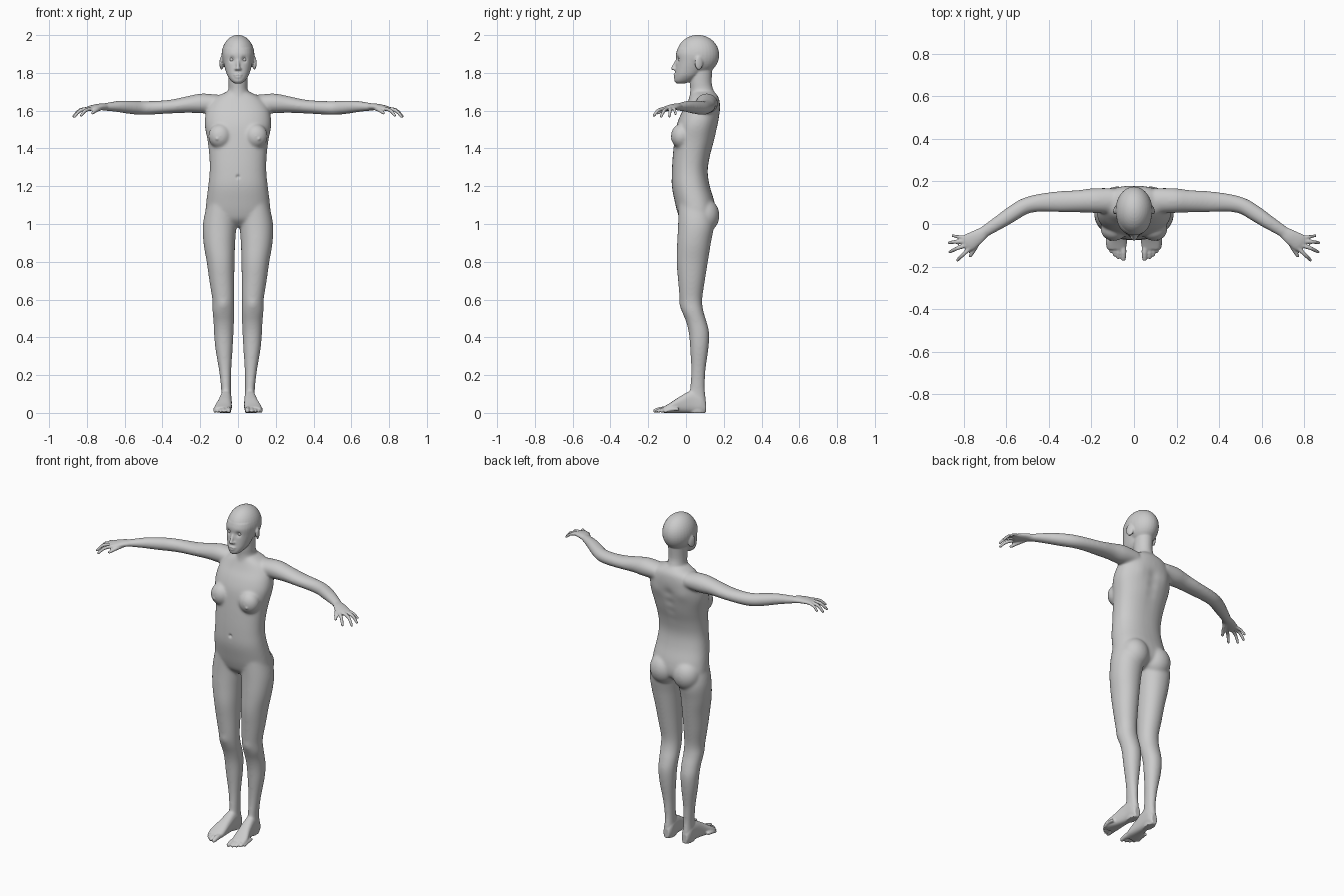
import bpy, bmesh
from math import sin, cos, pi, exp, copysign
from mathutils import Vector, Matrix

bm = bmesh.new()


def refine(rows, steps=4):
    """Catmull-Rom interpolation of section rows"""
    out = []
    for i in range(len(rows) - 1):
        a, b = rows[max(i - 1, 0)], rows[i]
        c, d = rows[i + 1], rows[min(i + 2, len(rows) - 1)]
        for k in range(steps):
            t = k / steps
            out.append([0.5 * (2 * q + (r - p) * t + (2 * p - 5 * q + 4 * r - s) * t * t
                               + (3 * q - p - 3 * r + s) * t ** 3) for p, q, r, s in zip(a, b, c, d)])
    return out + [list(rows[-1])]


def loft(rings, n=2.0, seg=32):
    """Closed solid through rings of (centre, half axis u, half axis v)"""
    loops = []
    for c, u, v in rings:
        loop = []
        for k in range(seg):
            a = 2 * pi * k / seg
            cu = copysign(abs(cos(a)) ** (2 / n), cos(a))
            sv = copysign(abs(sin(a)) ** (2 / n), sin(a))
            loop.append(bm.verts.new(c + u * cu + v * sv))
        loops.append(loop)
    for p, q in zip(loops, loops[1:]):
        for k in range(seg):
            j = (k + 1) % seg
            bm.faces.new((p[k], p[j], q[j], q[k]))
    bm.faces.new(loops[0][::-1])
    bm.faces.new(loops[-1])


def upright(rows, n=2.0, s=1):
    """Rows: z, x inner, x outer, y front, y back"""
    loft([(Vector((s * (a + b) / 2, (f + k) / 2, z)), Vector(((b - a) / 2, 0, 0)), Vector((0, (k - f) / 2, 0)))
          for z, a, b, f, k in refine(rows)], n)


def centred(rows, n=2.0):
    upright([(z, -w, w, f, k) for z, f, k, w in rows], n)


def ball(c, r, rot=0.0):
    m = Matrix.Translation(c) @ Matrix.Rotation(rot, 4, 'Z') @ Matrix.Diagonal((*r, 1))
    bmesh.ops.create_uvsphere(bm, u_segments=32, v_segments=20, radius=1, matrix=m)


def tube(rows, s=1, tip=False):
    """Rows: x, y, z, horizontal radius, vertical radius"""
    rows = refine(rows)
    pts = [Vector((s * r[0], r[1], r[2])) for r in rows]
    rings = []
    for i, r in enumerate(rows):
        t = (pts[min(i + 1, len(pts) - 1)] - pts[max(i - 1, 0)]).normalized()
        u = t.cross(Vector((0, 0, 1))).normalized()
        rings.append((pts[i], u * r[3], u.cross(t) * r[4]))
    loft(rings, 2.0, 20)
    if tip:
        ball(pts[-1], (rows[-1][3], rows[-1][3], rows[-1][4]))


def digit(a, b, c, r, s):
    tube([(*a, r * 1.1, r * 1.1), (*b, r, r), (*c, r * 0.8, r * 0.8)], s, True)


# torso
centred([(.985, .01, .09, .05), (1.02, -.028, .145, .15), (1.06, -.045, .158, .171),
         (1.12, -.06, .15, .168), (1.2, -.075, .126, .158), (1.28, -.075, .115, .15),
         (1.36, -.07, .127, .152), (1.44, -.062, .15, .161), (1.52, -.05, .168, .176),
         (1.58, -.028, .178, .172), (1.63, 0, .18, .155), (1.67, .018, .173, .12), (1.7, .03, .15, .06)], 2.3)
# neck
centred([(1.62, .01, .17, .09), (1.67, .018, .16, .066), (1.71, .022, .145, .052),
         (1.75, .02, .136, .05), (1.82, .02, .14, .052)])
# head and face
ball((0, .063, 1.895), (.087, .113, .106))
centred([(1.744, -.05, -.005, .018), (1.757, -.061, .03, .036), (1.785, -.06, .07, .056),
         (1.82, -.056, .1, .068), (1.86, -.052, .13, .078), (1.9, -.053, .15, .083), (1.93, -.044, .15, .078)], 2.2)
tube([(0, -.046, 1.872, .007, .007), (0, -.058, 1.845, .009, .009), (0, -.069, 1.824, .011, .01)], 1, True)
ball((0, -.059, 1.79), (.022, .008, .006))
ball((0, -.058, 1.778), (.019, .009, .006))

for s in (1, -1):
    # ears, nostrils, breasts, buttocks
    ball((s * .087, .068, 1.852), (.009, .023, .037), s * .35)
    ball((s * .01, -.06, 1.82), (.008, .011, .007))
    ball((s * .095, -.025, 1.465), (.062, .055, .066))
    ball((s * .078, .1, 1.045), (.083, .077, .09))
    # leg
    upright([(1.1, .01, .165, -.04, .13), (1.0, .008, .186, -.042, .148), (.9, .015, .183, -.047, .132),
             (.8, .018, .166, -.05, .116), (.7, .02, .152, -.042, .1), (.6, .021, .136, -.033, .086),
             (.54, .021, .135, -.022, .092), (.48, .021, .13, .001, .11), (.42, .024, .127, .015, .123),
             (.34, .028, .12, .022, .119), (.22, .036, .1, .027, .103), (.12, .037, .089, .02, .1),
             (.06, .035, .09, .01, .105), (.0, .038, .088, .015, .102)], 2.1, s)
    # foot and toes
    loft([(Vector((s * x, y, h / 2)), Vector((w, 0, 0)), Vector((0, 0, h / 2))) for y, x, w, h in refine(
        [(.105, .062, .018, .06), (.08, .062, .028, .1), (.03, .064, .031, .118), (-.03, .07, .037, .088),
         (-.085, .079, .046, .052), (-.12, .081, .042, .032)])], 2.6)
    for x, y, r in ((.05, -.163, .0145), (.074, -.158, .0105), (.092, -.146, .01), (.109, -.13, .0095),
                    (.123, -.11, .009)):
        digit((x * .9 + .008, y + .07, .02), (x, y + .03, .018), (x, y, r * .8), r, s)
    # arm
    tube([(.1, .11, 1.638, .06, .046), (.19, .11, 1.638, .059, .053), (.26, .107, 1.633, .053, .045),
          (.35, .105, 1.622, .05, .037), (.44, .1, 1.616, .043, .036), (.51, .085, 1.614, .039, .037),
          (.57, .05, 1.618, .038, .036), (.63, .01, 1.622, .034, .031), (.7, -.035, 1.62, .027, .02),
          (.72, -.049, 1.62, .028, .018)], s)
    # palm and fingers
    tube([(.7, -.035, 1.62, .026, .018), (.735, -.06, 1.62, .035, .017), (.775, -.085, 1.614, .041, .014),
          (.795, -.098, 1.608, .036, .011)], s)
    digit((.785, -.063, 1.612), (.825, -.06, 1.605), (.853, -.055, 1.582), .0085, s)
    digit((.785, -.08, 1.612), (.838, -.084, 1.602), (.87, -.088, 1.57), .0095, s)
    digit((.78, -.097, 1.612), (.833, -.115, 1.602), (.866, -.132, 1.568), .0095, s)
    digit((.765, -.108, 1.612), (.805, -.145, 1.602), (.83, -.17, 1.575), .0095, s)
    digit((.725, -.07, 1.614), (.75, -.118, 1.602), (.77, -.15, 1.588), .0105, s)

# fuse all parts into one skin
bmesh.ops.recalc_face_normals(bm, faces=bm.faces)
mesh = bpy.data.meshes.new("body")
bm.to_mesh(mesh)
bm.free()
body = bpy.data.objects.new("body", mesh)
bpy.context.collection.objects.link(body)
bpy.context.view_layer.objects.active = body
body.select_set(True)


def apply(kind, **props):
    m = body.modifiers.new(kind, kind)
    for k, v in props.items():
        setattr(m, k, v)
    bpy.ops.object.modifier_apply(modifier=m.name)


apply('REMESH', mode='VOXEL', voxel_size=.005)
apply('SMOOTH', factor=.5, iterations=3)

# blend the large joints strongly, keep face, hands and feet crisp
soft = body.vertex_groups.new(name="soft")
clamp = lambda t: min(max(t, 0), 1)
for v in body.data.vertices:
    x, y, z = v.co
    w = clamp((.7 - abs(x)) / .06) * clamp((z - .08) / .06) * clamp((1.74 - z) / .05)
    if w > 0:
        soft.add([v.index], w, 'REPLACE')
apply('SMOOTH', factor=.5, iterations=35, vertex_group="soft")

# sculpted details: centre, radius, push along y
dents = [(0, -.075, 1.25, .009, .009), (0, -.066, 1.784, .006, .003)]
dents += [(0, .17, 1.25 + .06 * i, .03, -.006) for i in range(6)]
for s in (1, -1):
    dents += [(s * .033, -.046, 1.871, .014, .011), (s * .078, -.034, .57, .03, -.005),
              (s * .112, -.075, 1.45, .008, -.005), (s * .09, .17, 1.55, .04, .004)]
for v in body.data.vertices:
    for x, y, z, r, push in dents:
        d = (v.co - Vector((x, y, z))).length_squared / (r * r)
        if d < 6:
            v.co.y += push * exp(-d)
    v.co.z = max(v.co.z, 0)
bpy.ops.object.shade_smooth()

# eyes
for s, name in ((1, "left_eye"), (-1, "right_eye")):
    bpy.ops.mesh.primitive_uv_sphere_add(segments=24, ring_count=12, radius=.012, location=(s * .033, -.029, 1.87))
    bpy.context.object.name = name
    bpy.ops.object.shade_smooth()
